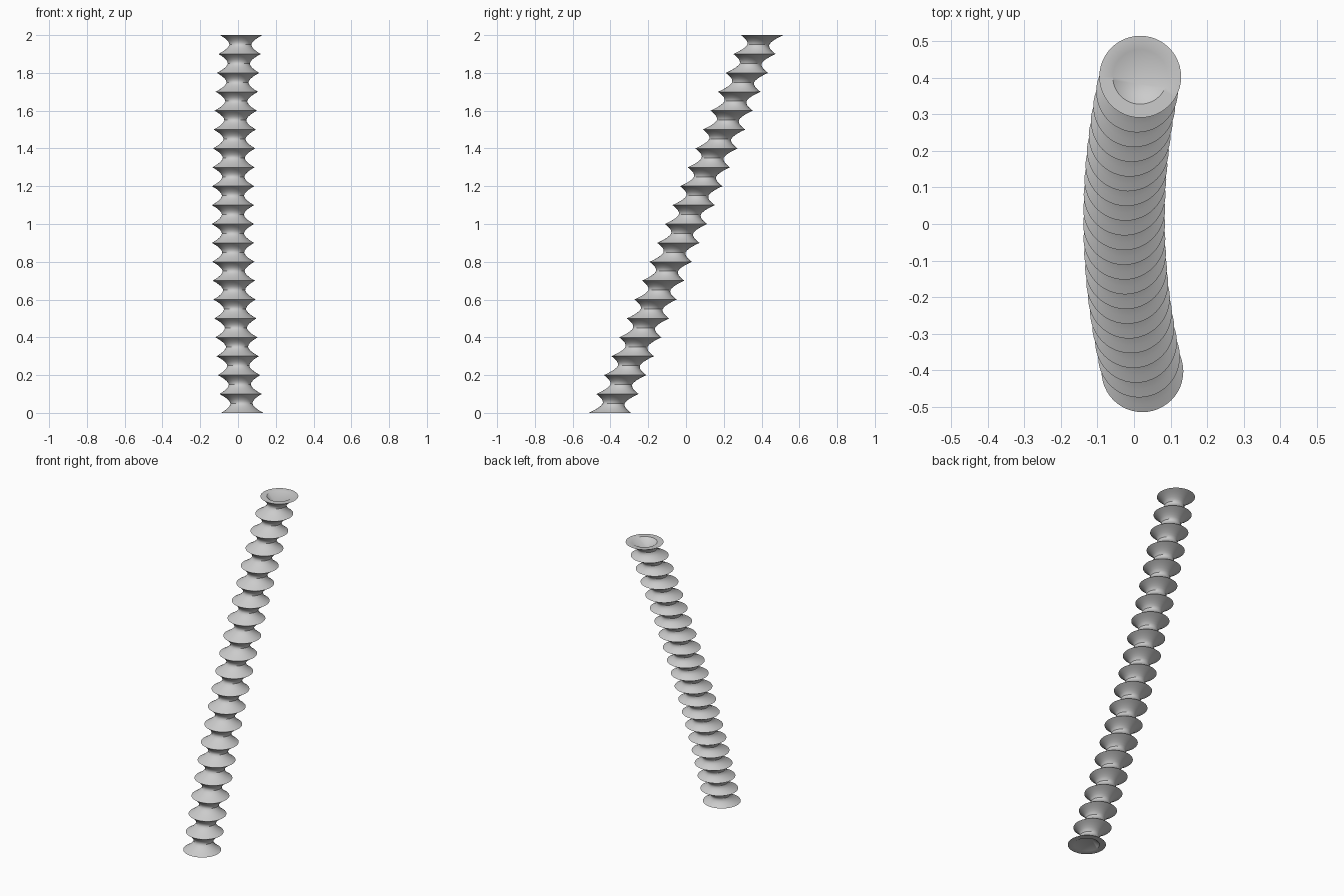
import bpy, bmesh, math

if "Cube" in bpy.data.objects:
    bpy.data.objects.remove(bpy.data.objects["Cube"])

SIDES = 48          # points around each ring
SEGMENTS = 20       # stacked hourglass cells
STEPS = 10          # rings per cell
RIM, WAIST = 0.112, 0.058
BORE = 0.075        # radius of the conical recess at each end

grey = bpy.data.materials.new("light grey")
grey.diffuse_color = (0.6, 0.6, 0.6, 1)
grey.use_nodes = True
grey.node_tree.nodes["Principled BSDF"].inputs["Base Color"].default_value = grey.diffuse_color


def centre(z):
    """Leaning, slightly bowed centre line."""
    u = z - 1
    return -0.027 + 0.047 * u * u - 0.003 * u, 0.403 * u


bm = bmesh.new()


def ring(z, r):
    cx, cy = centre(z)
    return [bm.verts.new((cx + r * math.cos(a), cy + r * math.sin(a), z))
            for a in (2 * math.pi * i / SIDES for i in range(SIDES))]


def bridge(a, b):
    for i in range(SIDES):
        j = (i + 1) % SIDES
        bm.faces.new((a[i], a[j], b[j], b[i]))


# Pinched outer wall, flaring to a sharp rim between cells
rings = []
for k in range(SEGMENTS * STEPS + 1):
    t = (k % STEPS) / STEPS
    flare = abs(2 * t - 1) ** 1.7
    rings.append(ring(2 * k / (SEGMENTS * STEPS), WAIST + (RIM - WAIST) * flare))
for a, b in zip(rings, rings[1:]):
    bridge(a, b)

# Flat end rims with conical recesses
for outer, z, tip_z in ((rings[0], 0, 0.05), (rings[-1], 2, 1.95)):
    inner = ring(z, BORE)
    bridge(outer, inner)
    tip = bm.verts.new((*centre(tip_z), tip_z))
    for i in range(SIDES):
        bm.faces.new((inner[i], inner[(i + 1) % SIDES], tip))

bmesh.ops.recalc_face_normals(bm, faces=bm.faces)
mesh = bpy.data.meshes.new("ribbed_column")
bm.to_mesh(mesh)
bm.free()
mesh.materials.append(grey)
column = bpy.data.objects.new("ribbed_column", mesh)
bpy.context.collection.objects.link(column)

# Smooth flanks, crisp rims
bpy.context.view_layer.objects.active = column
column.select_set(True)
bpy.ops.object.shade_smooth_by_angle(angle=math.radians(35))
